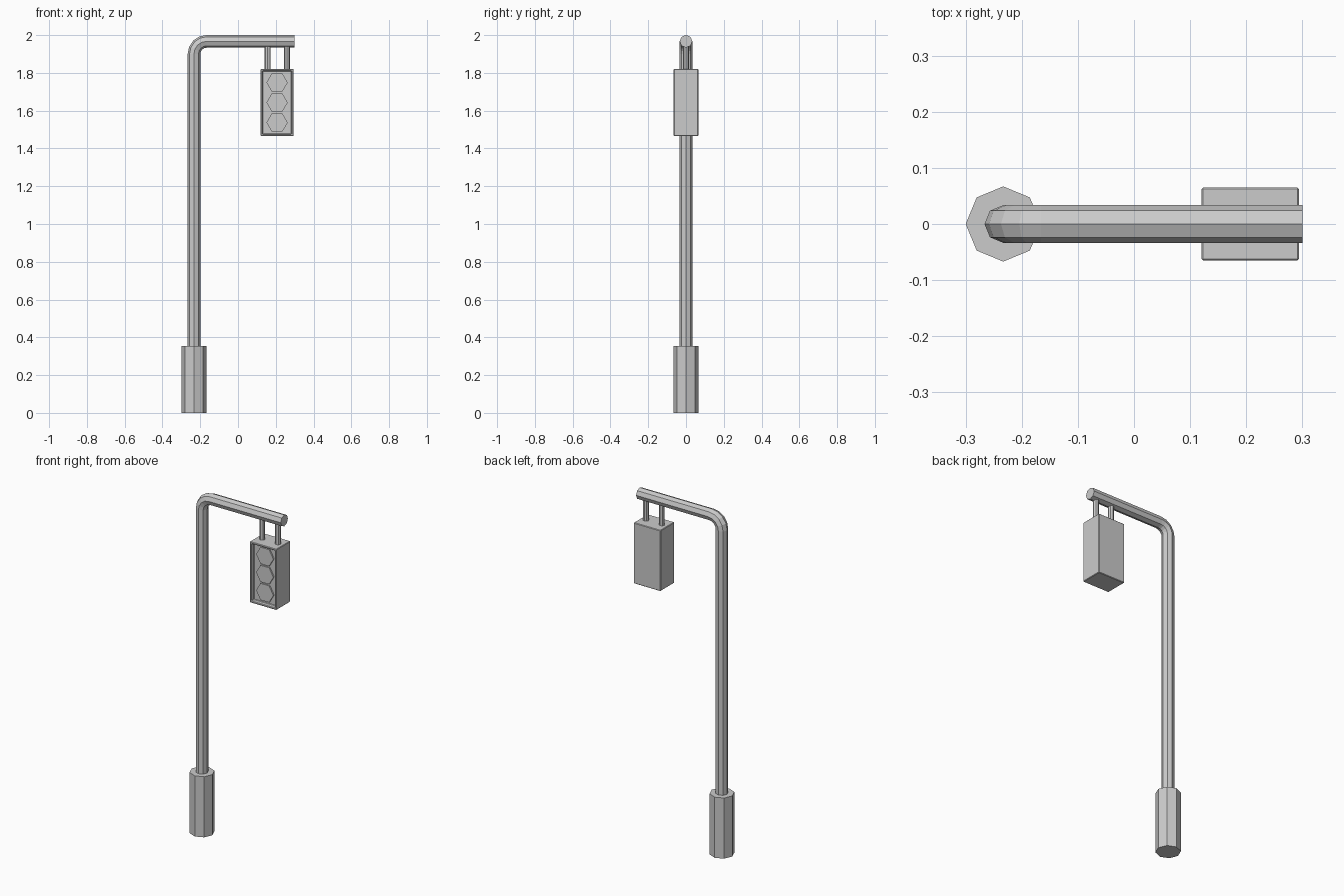
import bpy, bmesh, math
from mathutils import Vector

if "Cube" in bpy.data.objects:
    bpy.data.objects.remove(bpy.data.objects["Cube"])

POLE_X, LAMP_X = -0.233, 0.207


def finish(name, bm):
    bmesh.ops.recalc_face_normals(bm, faces=bm.faces[:])
    mesh = bpy.data.meshes.new(name)
    bm.to_mesh(mesh)
    bm.free()
    ob = bpy.data.objects.new(name, mesh)
    bpy.context.collection.objects.link(ob)
    return ob


def sweep(name, path, radius, sides=8):
    """Prism along a path in the xz plane; path holds (x, z, tilt) with tilt 0 = upwards."""
    bm = bmesh.new()
    rings = []
    for x, z, tilt in path:
        out = Vector((math.cos(tilt), 0, -math.sin(tilt)))
        ring = []
        for i in range(sides):
            a = 2 * math.pi * i / sides
            p = Vector((x, 0, z)) + radius * (math.cos(a) * out + math.sin(a) * Vector((0, 1, 0)))
            ring.append(bm.verts.new(p))
        rings.append(ring)
    for r0, r1 in zip(rings, rings[1:]):
        for i in range(sides):
            j = (i + 1) % sides
            bm.faces.new((r0[i], r0[j], r1[j], r1[i]))
    bm.faces.new(rings[0])
    bm.faces.new(rings[-1])
    return finish(name, bm)


# Octagonal base
sweep("base", [(POLE_X, 0, 0), (POLE_X, 0.355, 0)], 0.067)

# Pole bending over into the arm
R, ARM_Z = 0.067, 1.967
path = [(POLE_X, 0.35, 0)]
for k in range(5):
    t = math.pi / 2 * k / 4
    path.append((POLE_X + R - R * math.cos(t), ARM_Z - R + R * math.sin(t), t))
path.append((0.3, ARM_Z, math.pi / 2))
sweep("pole_and_arm", path, 0.0335)

# Two hangers under the arm
for i, x in enumerate((0.157, 0.259)):
    sweep(f"hanger_{i + 1}", [(x, 1.815, 0), (x, 1.95, 0)], 0.016)

# Signal housing with recessed front
FRONT, DEPTH = -0.065, 0.025
bm = bmesh.new()
bmesh.ops.create_cube(bm, size=1)
bmesh.ops.scale(bm, vec=(0.174, 0.13, 0.356), verts=bm.verts[:])
bmesh.ops.translate(bm, vec=(LAMP_X, 0, 1.643), verts=bm.verts[:])
bm.normal_update()
front = next(f for f in bm.faces if f.normal.y < -0.9)
bmesh.ops.inset_region(bm, faces=[front], thickness=0.015)
inner = bmesh.ops.extrude_discrete_faces(bm, faces=[front])["faces"][0]
bmesh.ops.translate(bm, vec=(0, DEPTH, 0), verts=inner.verts[:])
housing = finish("signal_housing", bm)
bev = housing.modifiers.new("edge", "BEVEL")
bev.width, bev.segments = 0.003, 1

# Three hexagonal lamps in the recess
for i, z in enumerate((1.749, 1.643, 1.537)):
    bpy.ops.mesh.primitive_cylinder_add(
        vertices=6, radius=0.056, depth=0.012,
        location=(LAMP_X, FRONT + DEPTH - 0.002, z),
        rotation=(math.pi / 2, 0, 0))
    lamp = bpy.context.object
    lamp.name = f"lamp_{i + 1}"
    # turn the hexagon so that points face left and right
    lamp.rotation_euler = (math.pi / 2, math.pi / 6, 0)
